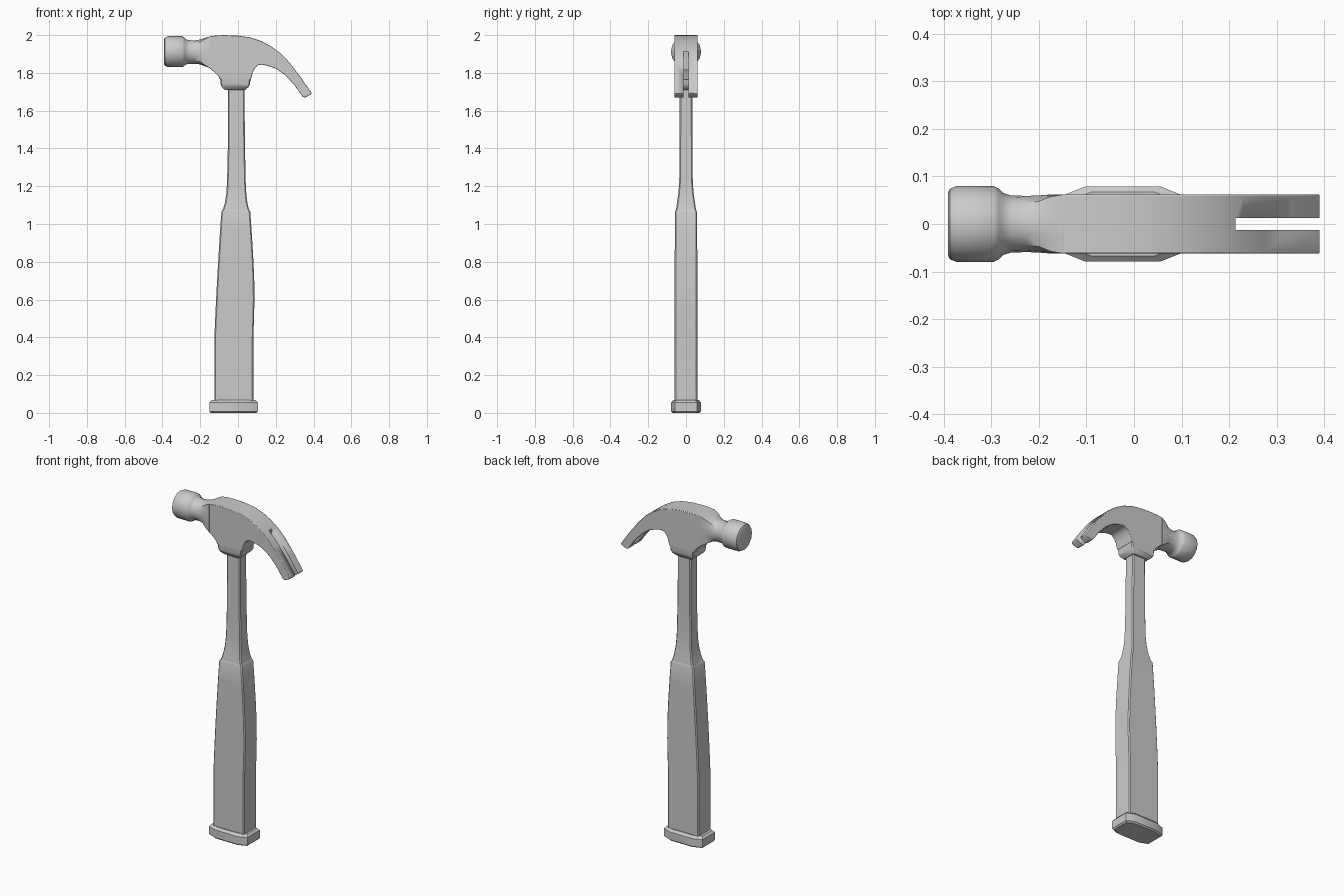
import bpy, bmesh
from math import sin, cos, pi
from mathutils import Vector

if "Cube" in bpy.data.objects:
    bpy.data.objects.remove(bpy.data.objects["Cube"])


def finish(name, bm, bevel=0.0, angle=35):
    bmesh.ops.recalc_face_normals(bm, faces=bm.faces[:])
    mesh = bpy.data.meshes.new(name)
    bm.to_mesh(mesh)
    bm.free()
    ob = bpy.data.objects.new(name, mesh)
    bpy.context.collection.objects.link(ob)
    if bevel:
        mod = ob.modifiers.new("soft_edges", 'BEVEL')
        mod.width, mod.segments = bevel, 2
        mod.limit_method, mod.angle_limit = 'ANGLE', 0.6
    bpy.ops.object.select_all(action='DESELECT')
    ob.select_set(True)
    bpy.context.view_layer.objects.active = ob
    bpy.ops.object.shade_smooth_by_angle(angle=angle * pi / 180)
    return ob


def loft(name, rings, bevel=0.0):
    """Skin a list of closed rings and cap both ends."""
    bm = bmesh.new()
    loops = [[bm.verts.new(p) for p in ring] for ring in rings]
    for a, b in zip(loops, loops[1:]):
        for i in range(len(a)):
            j = (i + 1) % len(a)
            bm.faces.new((a[i], a[j], b[j], b[i]))
    bm.faces.new(loops[0])
    bm.faces.new(loops[-1])
    return finish(name, bm, bevel)


def section(z, x0, x1, hy, cx=0.006, cy=0.006):
    """Horizontal rectangle with cut corners."""
    half = [(x0, -hy + cy), (x0 + cx, -hy), (x1 - cx, -hy), (x1, -hy + cy)]
    return [(x, y, z) for x, y in half] + [(x, -y, z) for x, y in reversed(half)]


# Butt cap at the bottom of the handle
loft("butt_cap", [section(z, -0.152 + d, 0.105 - d, 0.079 - d, 0.05, 0.02)
                  for z, d in ((0, 0.008), (0.008, 0), (0.055, 0), (0.068, 0.012))])

# Grip with a gentle swell
grip = [(0.06, -0.125, 0.081, 0.06), (0.4, -0.125, 0.081, 0.06), (0.5, -0.121, 0.085, 0.06),
        (0.6, -0.116, 0.087, 0.06), (0.7, -0.111, 0.086, 0.06), (0.8, -0.105, 0.082, 0.06),
        (0.95, -0.096, 0.073, 0.059), (1.065, -0.088, 0.065, 0.058), (1.078, -0.08, 0.058, 0.052)]
loft("grip", [section(*s) for s in grip])

# Slim shank flaring into the grip
shank = [(1.07, -0.082, 0.06, 0.054), (1.11, -0.07, 0.05, 0.048), (1.16, -0.062, 0.044, 0.041),
         (1.22, -0.058, 0.041, 0.036), (1.4, -0.054, 0.037, 0.034), (1.74, -0.054, 0.034, 0.033)]
loft("shank", [section(*s) for s in shank])

# Socket where the head receives the shank
socket = [(1.79, -0.095, 0.069, 0.0618), (1.74, -0.092, 0.063, 0.0618),
          (1.725, -0.086, 0.056, 0.056), (1.709, -0.068, 0.038, 0.042)]
loft("head_socket", [section(*s) for s in socket])

# Head body and claw, side profile extruded across the width
profile = [(-0.15, 1.993), (-0.115, 1.998), (-0.075, 2.0), (0.0, 1.997), (0.065, 1.988),
           (0.125, 1.968), (0.18, 1.938), (0.23, 1.9), (0.275, 1.852), (0.33, 1.78), (0.391, 1.692),
           (0.385, 1.684), (0.352, 1.669), (0.34, 1.676), (0.3, 1.733), (0.25, 1.788),
           (0.205, 1.82), (0.16, 1.837), (0.125, 1.844), (0.105, 1.84), (0.089, 1.825),
           (0.078, 1.802), (0.068, 1.765), (-0.095, 1.765), (-0.102, 1.78), (-0.12, 1.8), (-0.15, 1.824)]
bm = bmesh.new()
face = bm.faces.new([bm.verts.new((x, -0.062, z)) for x, z in profile])
ext = bmesh.ops.extrude_face_region(bm, geom=[face])
bmesh.ops.translate(bm, vec=Vector((0, 0.124, 0)),
                    verts=[v for v in ext["geom"] if isinstance(v, bmesh.types.BMVert)])
body = finish("head_and_claw", bm, 0.003)

# Nail slot cut through the claw
bm = bmesh.new()
bmesh.ops.create_cube(bm, size=1)
for v in bm.verts:
    v.co = (0.213 + (v.co.x + 0.5) * 0.3, v.co.y * 0.026, 1.8 + v.co.z * 0.4)
cutter = finish("slot_cutter", bm)
cutter.hide_render = True
cutter.hide_set(True)
cut = body.modifiers.new("nail_slot", 'BOOLEAN')
cut.object, cut.operation, cut.solver = cutter, 'DIFFERENCE', 'EXACT'


def round_to_square(x, r_y, r_z, zc, square, n=16):
    """Ring across x that blends from circle (0) to rectangle (1)."""
    ring = []
    for i in range(n):
        c, s = cos(2 * pi * i / n), sin(2 * pi * i / n)
        k = 1 + square * (1 / max(abs(c), abs(s)) - 1)
        ring.append((x, c * k * r_y, zc + s * k * r_z))
    return ring


# Striking face and neck, round in front and squared off at the body
poll = [(-0.391, 0.066, 0.066, 1.912, 0), (-0.387, 0.074, 0.074, 1.912, 0),
        (-0.372, 0.08, 0.082, 1.912, 0), (-0.295, 0.08, 0.082, 1.912, 0),
        (-0.284, 0.074, 0.075, 1.912, 0), (-0.275, 0.065, 0.066, 1.911, 0),
        (-0.258, 0.06, 0.063, 1.91, 0), (-0.225, 0.059, 0.062, 1.91, 0.1),
        (-0.2, 0.06, 0.066, 1.911, 0.3), (-0.175, 0.062, 0.075, 1.91, 0.75),
        (-0.148, 0.062, 0.0845, 1.9085, 1)]
loft("striking_face", [round_to_square(*p) for p in poll])
